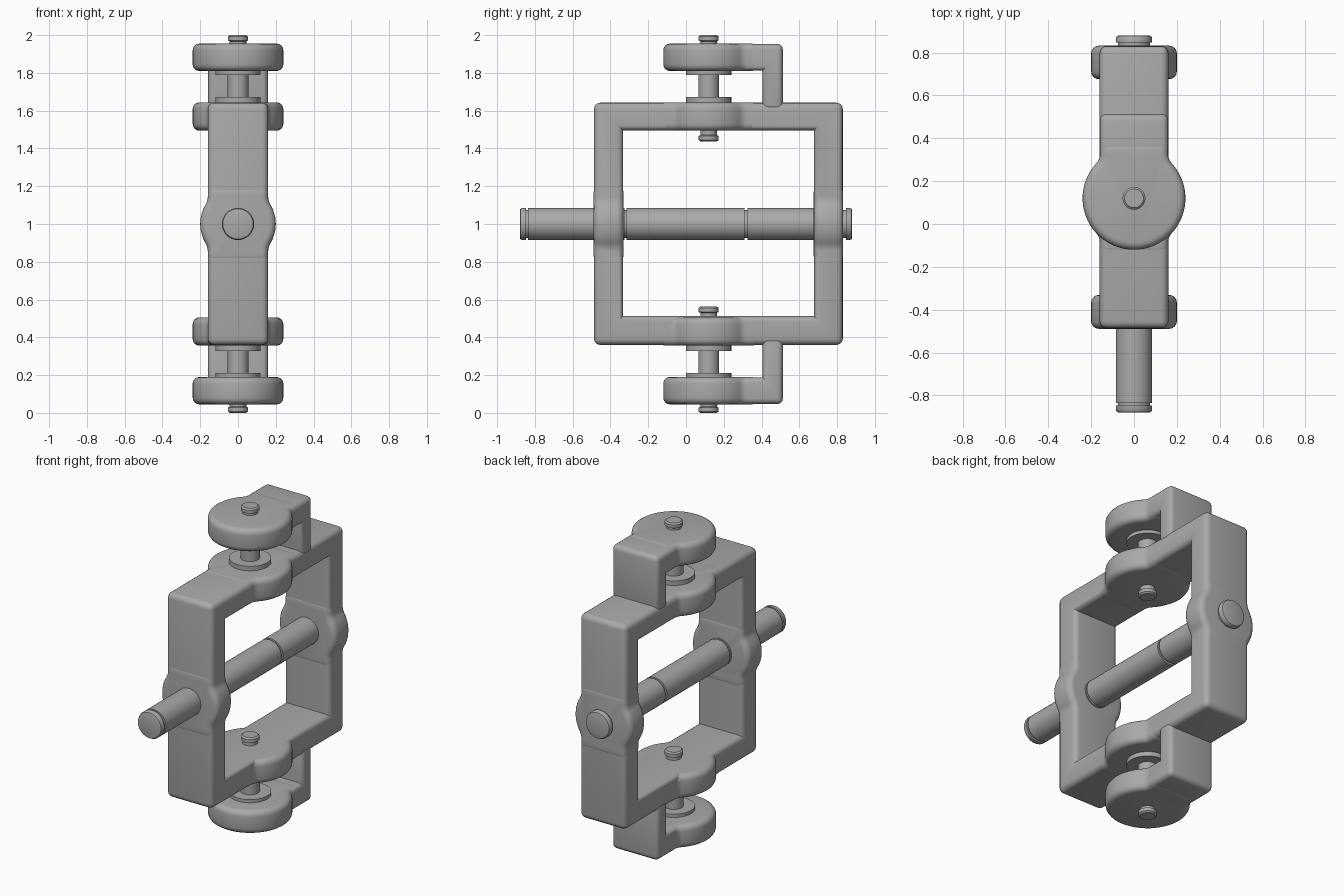
import bpy, bmesh, math
from mathutils import Vector

if "Cube" in bpy.data.objects:
    bpy.data.objects.remove(bpy.data.objects["Cube"])

MID = 1.0            # height of the mirror plane
HALF = 0.16          # half width of frame and arms
PIN_Y = 0.12         # hinge axis position

grey = bpy.data.materials.new("plain grey")
grey.use_nodes = True
colour = (0.4, 0.4, 0.4, 1)
grey.diffuse_color = colour
grey.node_tree.nodes["Principled BSDF"].inputs["Base Color"].default_value = colour


def finish(name, bm, bevel=0.0):
    """Round the sharp outward edges and make a smooth-shaded object."""
    bmesh.ops.recalc_face_normals(bm, faces=bm.faces)
    if bevel:
        edges = [e for e in bm.edges if e.is_convex and e.calc_face_angle() > 0.6]
        bmesh.ops.bevel(bm, geom=edges, offset=bevel, segments=4,
                        profile=0.5, affect='EDGES', clamp_overlap=True)
    mesh = bpy.data.meshes.new(name)
    bm.to_mesh(mesh)
    bm.free()
    mesh.materials.append(grey)
    obj = bpy.data.objects.new(name, mesh)
    bpy.context.collection.objects.link(obj)
    bpy.ops.object.select_all(action='DESELECT')
    obj.select_set(True)
    bpy.context.view_layer.objects.active = obj
    bpy.ops.object.shade_smooth_by_angle(angle=math.radians(35))
    return obj


def prism(name, outline, place, lo, hi, bevel):
    """Extrude a flat outline; place(a, b, depth) gives the 3D point."""
    bm = bmesh.new()
    rings = [[bm.verts.new(place(a, b, d)) for a, b in outline] for d in (lo, hi)]
    n = len(outline)
    for ring in rings:
        bm.faces.new(ring)
    for i in range(n):
        j = (i + 1) % n
        bm.faces.new((rings[0][i], rings[0][j], rings[1][j], rings[1][i]))
    return finish(name, bm, bevel)


def lathe(name, profile, place, sides=32):
    """Turn (radius, height) points; place(a, b, height) gives the 3D point."""
    bm = bmesh.new()
    angles = [math.tau * i / sides for i in range(sides)]
    rings = [[bm.verts.new(place(r * math.cos(t), r * math.sin(t), h)) for t in angles]
             for r, h in profile]
    for low, high in zip(rings, rings[1:]):
        for i in range(sides):
            j = (i + 1) % sides
            bm.faces.new((low[i], low[j], high[j], high[i]))
    bm.faces.new(rings[0])
    bm.faces.new(rings[-1])
    return finish(name, bm)


def lug_outline(radius, fillet, full_front=False):
    """Disc that blends through fillets into a straight bar along b."""
    d = math.sqrt((radius + fillet) ** 2 - (HALF + fillet) ** 2)
    a = math.atan2(d, HALF + fillet)
    arc = [(radius * math.cos(a * i / 10), radius * math.sin(a * i / 10)) for i in range(11)]
    for i in range(1, 6):
        t = math.pi + a * (1 - i / 5)
        arc.append((HALF + fillet + fillet * math.cos(t), d + fillet * math.sin(t)))
    arc.append((HALF, d + 0.06))
    back = arc + [(-x, y) for x, y in reversed(arc)]
    if full_front:
        angles = [math.pi + math.pi * i / 32 for i in range(1, 32)]
        return back + [(radius * math.cos(t), radius * math.sin(t)) for t in angles]
    return back + [(-x, -y) for x, y in back[1:-1]]


# Rectangular frame with a rectangular opening
bm = bmesh.new()
loops = []
for y0, y1, z0, z1 in ((-0.487, 0.83, 0.36, 1.642), (-0.333, 0.678, 0.512, 1.496)):
    for x in (-HALF, HALF):
        loops.append([bm.verts.new((x, y, z)) for y, z in
                      ((y0, z0), (y1, z0), (y1, z1), (y0, z1))])
for a, b in ((0, 1), (2, 3), (0, 2), (1, 3)):
    for i in range(4):
        j = (i + 1) % 4
        bm.faces.new((loops[a][i], loops[a][j], loops[b][j], loops[b][i]))
finish("frame", bm, 0.033)

# Bosses where the long shaft passes through the frame
boss = lug_outline(0.2, 0.08)
for name, lo, hi in (("front_boss", -0.489, -0.331), ("back_boss", 0.676, 0.832)):
    prism(name, boss, lambda a, b, d: (a, d, MID + b), lo, hi, 0.035)


# Rounded groove-and-cap shaft along the y axis
BODY, NECK = 0.085, 0.074
shaft = [(0.07, -0.88), (0.08, -0.877), (BODY, -0.868)]
for lo, hi in ((-0.848, -0.836), (-0.325, -0.315), (0.31, 0.325), (0.832, 0.848)):
    shaft += [(BODY, lo), (NECK, lo), (NECK, hi), (BODY, hi)]
shaft += [(BODY, 0.868), (0.08, 0.877), (0.07, 0.88)]
lathe("main_shaft", shaft, lambda a, b, h: (a, h, MID + b))

# Hinge parts, repeated above and below the frame
rail_lug = lug_outline(0.24, 0.06)
arm_lug = lug_outline(0.24, 0.06, full_front=True)
bracket = [(0.2, 1.812), (0.405, 1.812), (0.405, 1.6), (0.513, 1.6), (0.513, 1.953), (0.2, 1.953)]
pin = [(0.044, 1.437), (0.053, 1.445), (0.053, 1.466), (0.044, 1.47), (0.044, 1.5),
       (0.055, 1.5), (0.055, 1.82), (0.044, 1.82), (0.044, 1.967), (0.053, 1.972),
       (0.053, 1.992), (0.044, 2.0)]

for side, s in (("upper", 1), ("lower", -1)):
    def upright(a, b, h):
        return Vector((a, PIN_Y + b, MID + s * (h - MID)))

    def sideways(y, z, x):
        return Vector((x, y, MID + s * (z - MID)))

    prism(side + "_rail_lug", rail_lug, upright, 1.494, 1.644, 0.035)
    prism(side + "_arm_lug", arm_lug, upright, 1.81, 1.955, 0.035)
    prism(side + "_bracket", bracket, sideways, -HALF, HALF, 0.03)
    lathe(side + "_pin", pin, upright)
    for label, lo, hi in (("inner", 1.64, 1.672), ("outer", 1.79, 1.815)):
        lathe(f"{side}_{label}_washer", [(0.12, lo), (0.12, hi)], upright)
